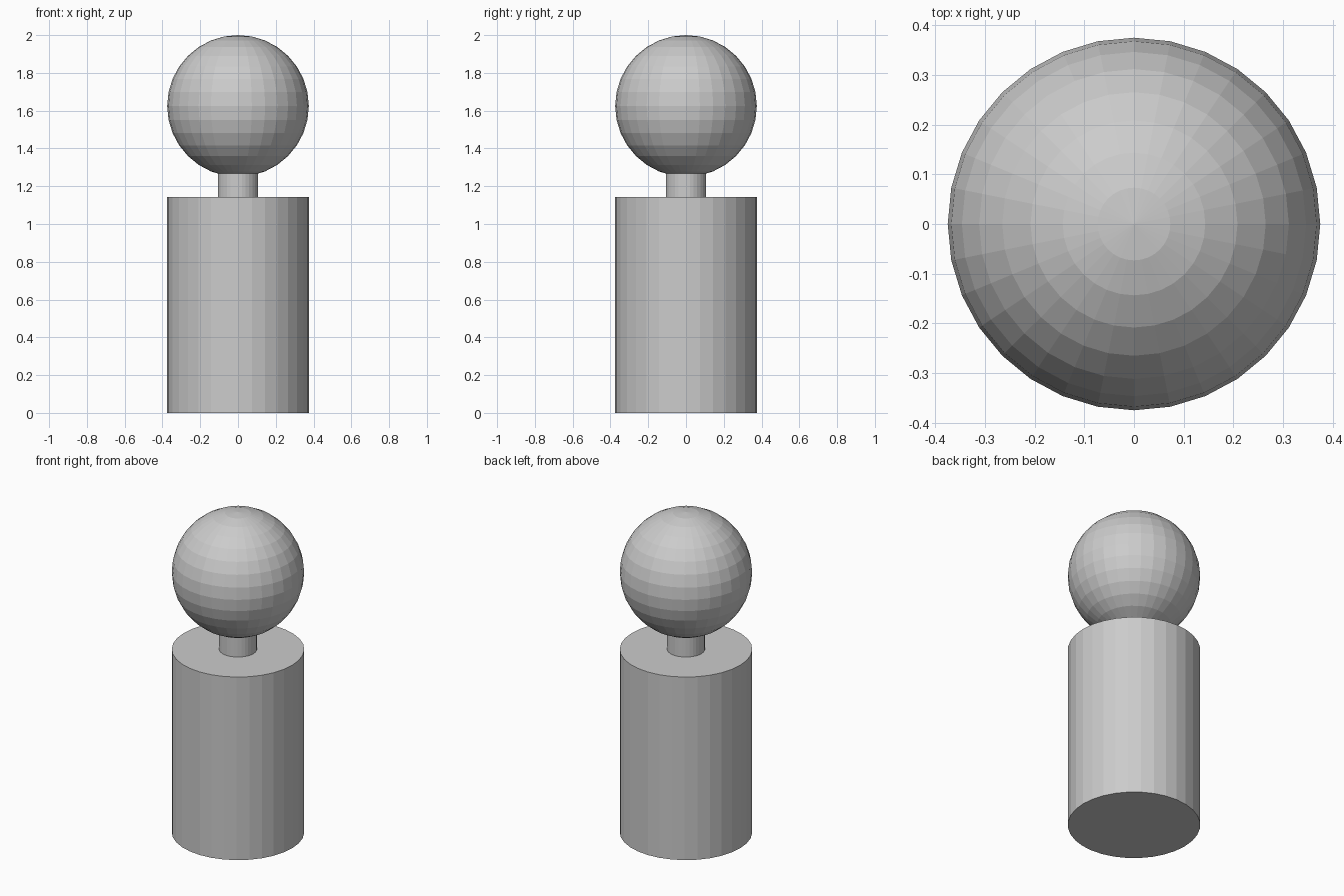
import bpy

if "Cube" in bpy.data.objects:
    bpy.data.objects.remove(bpy.data.objects["Cube"])

R = 0.375        # shared radius of body and head
BODY_TOP = 1.143


def cylinder(name, radius, z0, z1):
    bpy.ops.mesh.primitive_cylinder_add(
        vertices=32, radius=radius, depth=z1 - z0, location=(0, 0, (z0 + z1) / 2))
    bpy.context.object.name = name


# body
cylinder("body", R, 0, BODY_TOP)

# neck, reaching just inside the head
cylinder("neck", 0.107, BODY_TOP, 1.27)

# head
bpy.ops.mesh.primitive_uv_sphere_add(
    segments=32, ring_count=16, radius=R, location=(0, 0, 2 - R))
bpy.context.object.name = "head"
